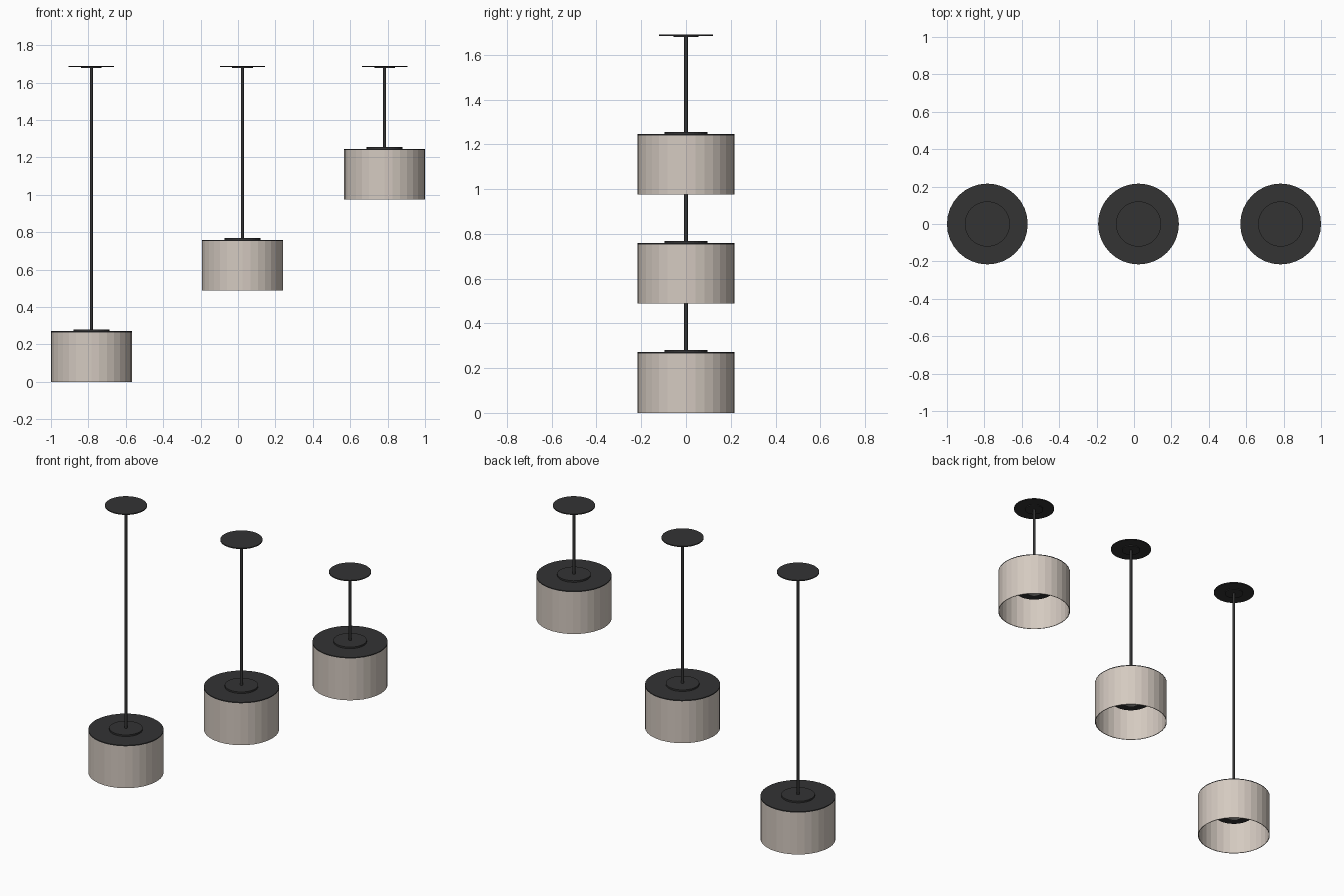
import bpy, bmesh, math

cube = bpy.data.objects.get("Cube")
if cube:
    bpy.data.objects.remove(cube)


def make_material(name, colour):
    mat = bpy.data.materials.new(name)
    mat.use_nodes = True
    mat.diffuse_color = (*colour, 1)
    mat.node_tree.nodes["Principled BSDF"].inputs["Base Color"].default_value = (*colour, 1)
    return mat


black = make_material("black metal", (0.033, 0.033, 0.034))
linen = make_material("linen beige", (0.66, 0.59, 0.53))
glass = make_material("bulb grey", (0.4, 0.39, 0.37))

SIDES = 32


def lathe(name, profile, x, z, mat, sides=SIDES, closed=False):
    """Spin (radius, height) points about a vertical axis; zero radius makes a pole."""
    bm = bmesh.new()
    rings = []
    for r, h in profile:
        count = sides if r > 0 else 1
        rings.append([bm.verts.new((r * math.cos(math.tau * i / sides),
                                    r * math.sin(math.tau * i / sides), h))
                      for i in range(count)])
    pairs = list(zip(rings, rings[1:]))
    if closed:
        pairs.append((rings[-1], rings[0]))
    for a, b in pairs:
        for i in range(sides):
            j = (i + 1) % sides
            corners = [a[i % len(a)], a[j % len(a)], b[j % len(b)], b[i % len(b)]]
            bm.faces.new(list(dict.fromkeys(corners)))
    bmesh.ops.recalc_face_normals(bm, faces=bm.faces)
    mesh = bpy.data.meshes.new(name)
    bm.to_mesh(mesh)
    bm.free()
    mesh.materials.append(mat)
    obj = bpy.data.objects.new(name, mesh)
    obj.location = (x, 0, z)
    bpy.context.collection.objects.link(obj)
    return obj


def disc(name, radius, low, high, x, z, mat, sides=SIDES):
    return lathe(name, [(0, low), (radius, low), (radius, high), (0, high)], x, z, mat, sides)


CEILING = 1.69


def pendant(label, x, z):
    # Open drum shade with a thin wall
    lathe(label + "_shade", [(0.216, 0), (0.216, 0.265), (0.212, 0.265), (0.212, 0)],
          x, z, linen, closed=True)
    # Lid and raised cap
    disc(label + "_shade_lid", 0.216, 0.265, 0.271, x, z, black)
    disc(label + "_lid_cap", 0.096, 0.271, 0.281, x, z, black)
    # Cord and ceiling plate
    disc(label + "_cord", 0.008, 0.28, CEILING - 0.008 - z, x, z, black, 12)
    disc(label + "_ceiling_plate", 0.121, -0.006, 0, x, CEILING, black)
    disc(label + "_ceiling_boss", 0.055, -0.011, -0.006, x, CEILING, black)
    # Lamp holder and bulb inside the shade
    disc(label + "_lamp_stem", 0.03, 0.16, 0.266, x, z, black, 16)
    disc(label + "_lamp_holder", 0.12, 0.15, 0.16, x, z, black)
    bulb = [(0.055 * math.sin(a), 0.15 - 0.035 * math.cos(a))
            for a in (math.pi / 2 * k / 5 for k in range(6))]
    bulb[0] = (0, bulb[0][1])
    lathe(label + "_bulb", bulb + [(0, 0.15)], x, z, glass, 16)


for label, x, z in (("low", -0.784, 0), ("middle", 0.024, 0.488), ("high", 0.784, 0.975)):
    pendant(label, x, z)
